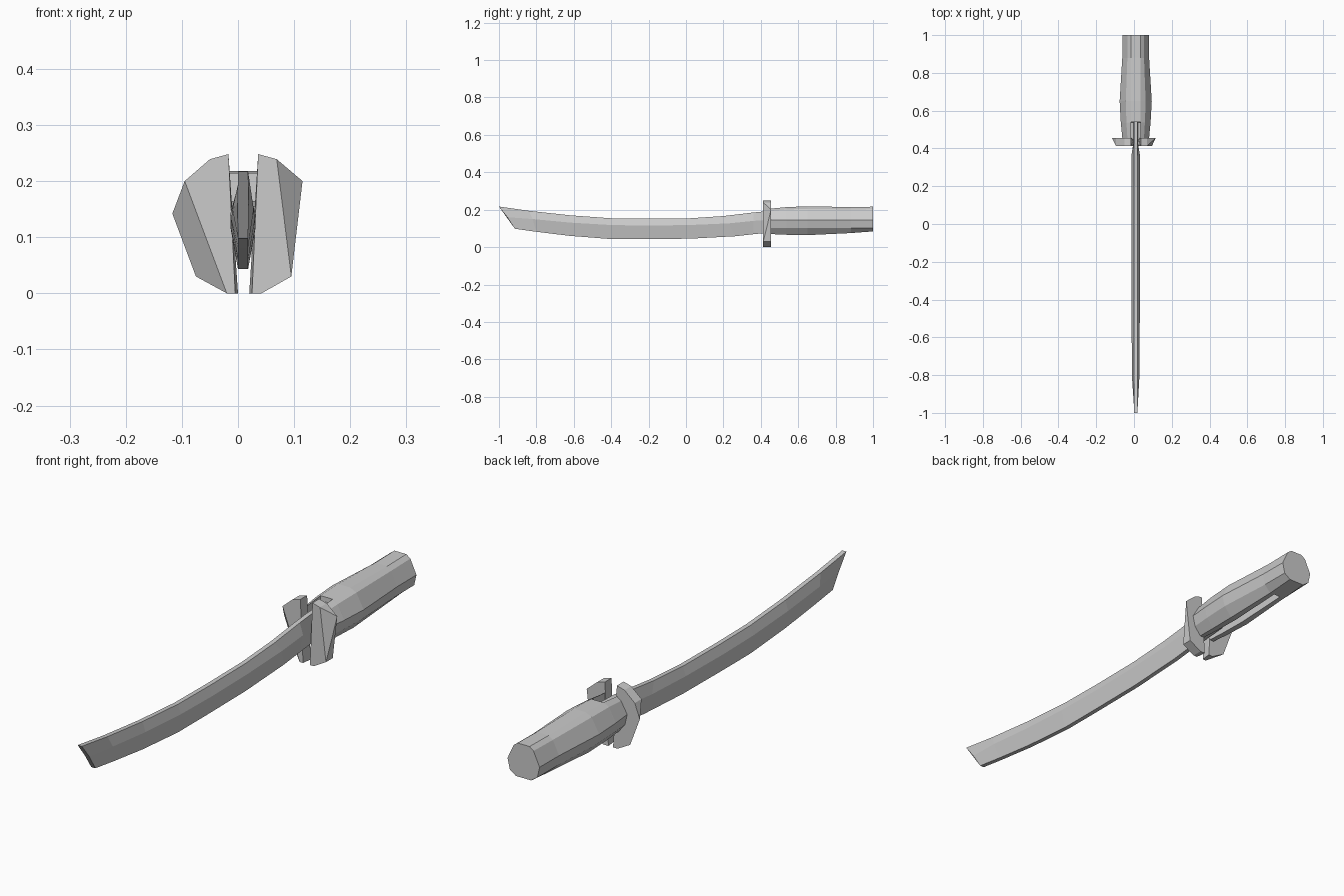
import bpy, bmesh

CX = 0.009  # centre line of blade and handle

steel = bpy.data.materials.new("plain grey")
steel.diffuse_color = (0.6, 0.6, 0.6, 1)


def finish(name, bm):
    bmesh.ops.recalc_face_normals(bm, faces=bm.faces)
    me = bpy.data.meshes.new(name)
    bm.to_mesh(me)
    bm.free()
    me.materials.append(steel)
    ob = bpy.data.objects.new(name, me)
    bpy.context.collection.objects.link(ob)
    return ob


def loft(name, rings):
    """Skin closed rings of equal length and cap both ends."""
    bm = bmesh.new()
    vs = [[bm.verts.new(p) for p in r] for r in rings]
    n = len(rings[0])
    for a, b in zip(vs, vs[1:]):
        for i in range(n):
            j = (i + 1) % n
            bm.faces.new((a[i], a[j], b[j], b[i]))
    bm.faces.new(vs[0])
    bm.faces.new(vs[-1])
    return finish(name, bm)


def blade_ring(yt, zt, ym, zm, yb, zb, w, e=0.009):
    """Six-sided section: flat spine, side ridge, flat edge."""
    return [(CX - e, yt, zt), (CX + e, yt, zt), (CX + w, ym, zm),
            (CX + e, yb, zb), (CX - e, yb, zb), (CX - w, ym, zm)]


# Curved blade with slanted tip
seam = (0.20, 0.166, 0.23, 0.127, 0.262, 0.058, 0.022)
loft("blade", [blade_ring(*s) for s in (
    (-1.0, 0.217, -0.955, 0.16, -0.915, 0.098, 0.010),
    (-0.84, 0.194, -0.82, 0.150, -0.80, 0.082, 0.019),
    (-0.62, 0.170, -0.62, 0.131, -0.62, 0.060, 0.021),
    (-0.40, 0.154, -0.40, 0.118, -0.40, 0.043, 0.022),
    (-0.20, 0.152, -0.21, 0.115, -0.22, 0.043, 0.022),
    (0.02, 0.154, 0.02, 0.118, 0.02, 0.045, 0.022),
    seam)])

# Blade root running through the guard into the handle
loft("blade_root", [blade_ring(*s) for s in (
    seam,
    (0.36, 0.185, 0.36, 0.140, 0.36, 0.069, 0.023),
    (0.43, 0.192, 0.43, 0.145, 0.43, 0.076, 0.012),
    (0.54, 0.195, 0.54, 0.150, 0.54, 0.085, 0.012))])


# Two guard halves: front corners (y 0.41) and wider back corners (y 0.455)
def guard(name, front, back):
    bm = bmesh.new()
    for pts, y in ((front, 0.413), (back, 0.455)):
        for x, z in pts:
            bm.verts.new((x, y, z))
    bmesh.ops.convex_hull(bm, input=bm.verts)
    bmesh.ops.dissolve_limit(bm, angle_limit=0.01, verts=bm.verts, edges=bm.edges)
    finish(name, bm)


guard("guard_left",
      [(-0.017, 0.248), (-0.05, 0.239), (-0.095, 0.2), (-0.02, 0.0), (-0.005, 0.0)],
      [(-0.017, 0.248), (-0.05, 0.239), (-0.095, 0.2), (-0.117, 0.142),
       (-0.075, 0.03), (-0.02, 0.0), (-0.0, 0.0)])
guard("guard_right",
      [(0.036, 0.248), (0.069, 0.239), (0.095, 0.03), (0.042, 0.0), (0.025, 0.0)],
      [(0.036, 0.248), (0.069, 0.239), (0.115, 0.2), (0.095, 0.03),
       (0.042, 0.0), (0.02, 0.0)])


# Faceted handle: a top slot takes the blade root, a groove runs underneath
def handle_ring(y, w, top, bot, slot, groove):
    s, g = 0.026, 0.015
    half = [(s, top - slot), (s, top), (w * 0.62, top - 0.013), (w, 0.146),
            (w * 0.86, 0.103), (w * 0.48, bot), (g, bot), (g, bot + groove)]
    return ([(CX + x, y, z) for x, z in half]
            + [(CX - x, y, z) for x, z in reversed(half)])


loft("handle", [handle_ring(*s) for s in (
    (0.447, 0.070, 0.205, 0.070, 0.05, 0.03),
    (0.538, 0.079, 0.214, 0.066, 0.05, 0.03),
    (0.540, 0.079, 0.214, 0.066, 0.0, 0.03),
    (0.65, 0.085, 0.218, 0.064, 0.0, 0.03),
    (0.88, 0.071, 0.214, 0.075, 0.0, 0.03),
    (0.882, 0.071, 0.214, 0.075, 0.0, 0.0),
    (1.0, 0.070, 0.216, 0.084, 0.0, 0.0))])
